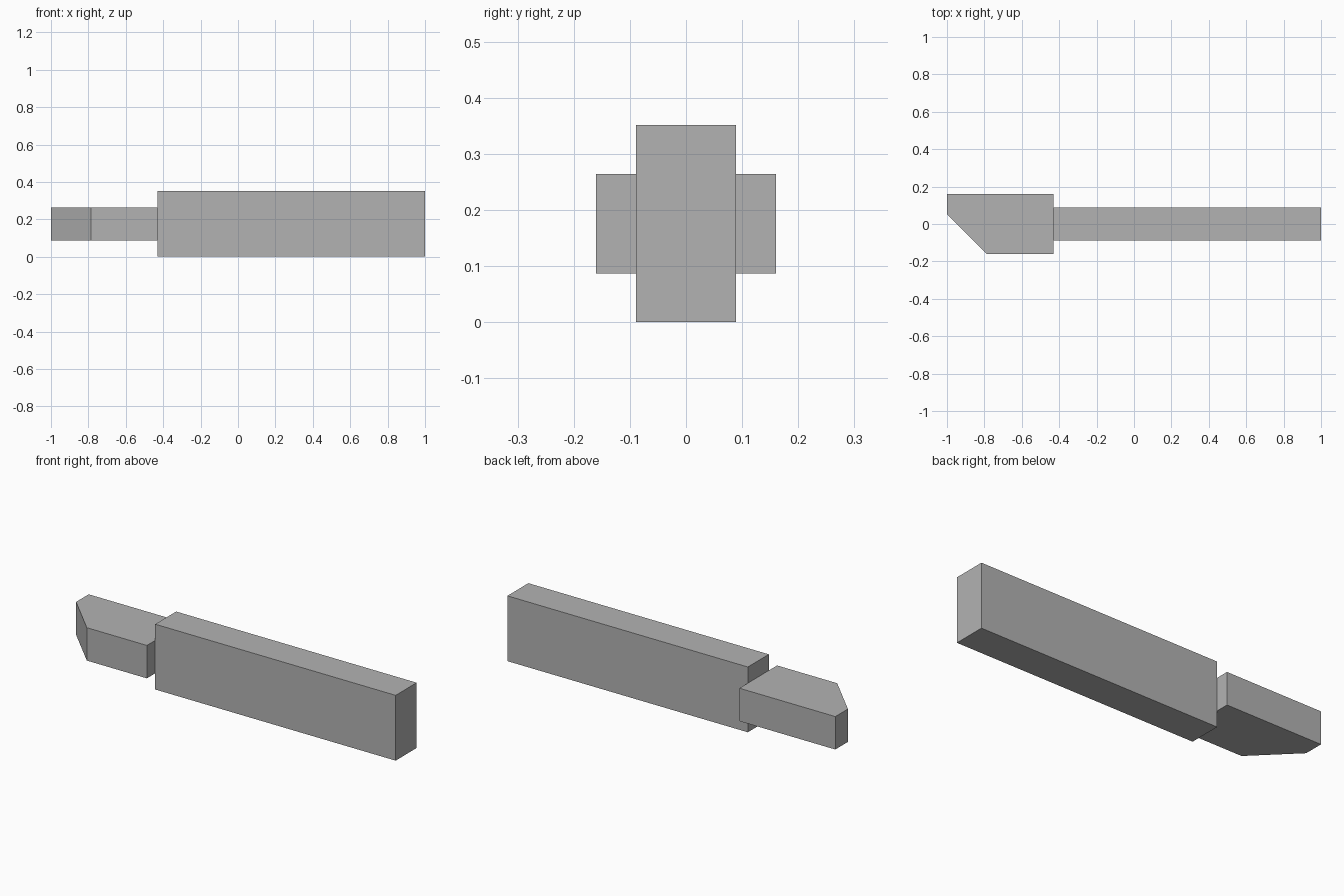
import bpy
import bmesh

cube = bpy.data.objects.get("Cube")
if cube:
    bpy.data.objects.remove(cube, do_unlink=True)

grey = bpy.data.materials.new("plain_grey")
grey.use_nodes = True
colour = (0.45, 0.45, 0.45, 1)
grey.diffuse_color = colour
grey.node_tree.nodes["Principled BSDF"].inputs["Base Color"].default_value = colour


def prism(name, outline, bottom, top):
    """Extrude a flat outline upwards into a closed solid."""
    bm = bmesh.new()
    base = bm.faces.new([bm.verts.new((x, y, bottom)) for x, y in outline])
    grown = bmesh.ops.extrude_face_region(bm, geom=[base], use_keep_orig=True)
    verts = [g for g in grown["geom"] if isinstance(g, bmesh.types.BMVert)]
    bmesh.ops.translate(bm, verts=verts, vec=(0, 0, top - bottom))
    bmesh.ops.recalc_face_normals(bm, faces=bm.faces)
    mesh = bpy.data.meshes.new(name)
    bm.to_mesh(mesh)
    bm.free()
    mesh.materials.append(grey)
    obj = bpy.data.objects.new(name, mesh)
    bpy.context.collection.objects.link(obj)
    return obj


joint = -0.43
half = 0.089

# Tall rectangular bar
prism("bar", [(joint, -half), (1, -half), (1, half), (joint, half)], 0, 0.351)

# Flat head with one slanted front corner
prism("head", [(-0.787, -0.16), (joint, -0.16), (joint, 0.16),
               (-1, 0.16), (-1, 0.053)], 0.087, 0.264)
